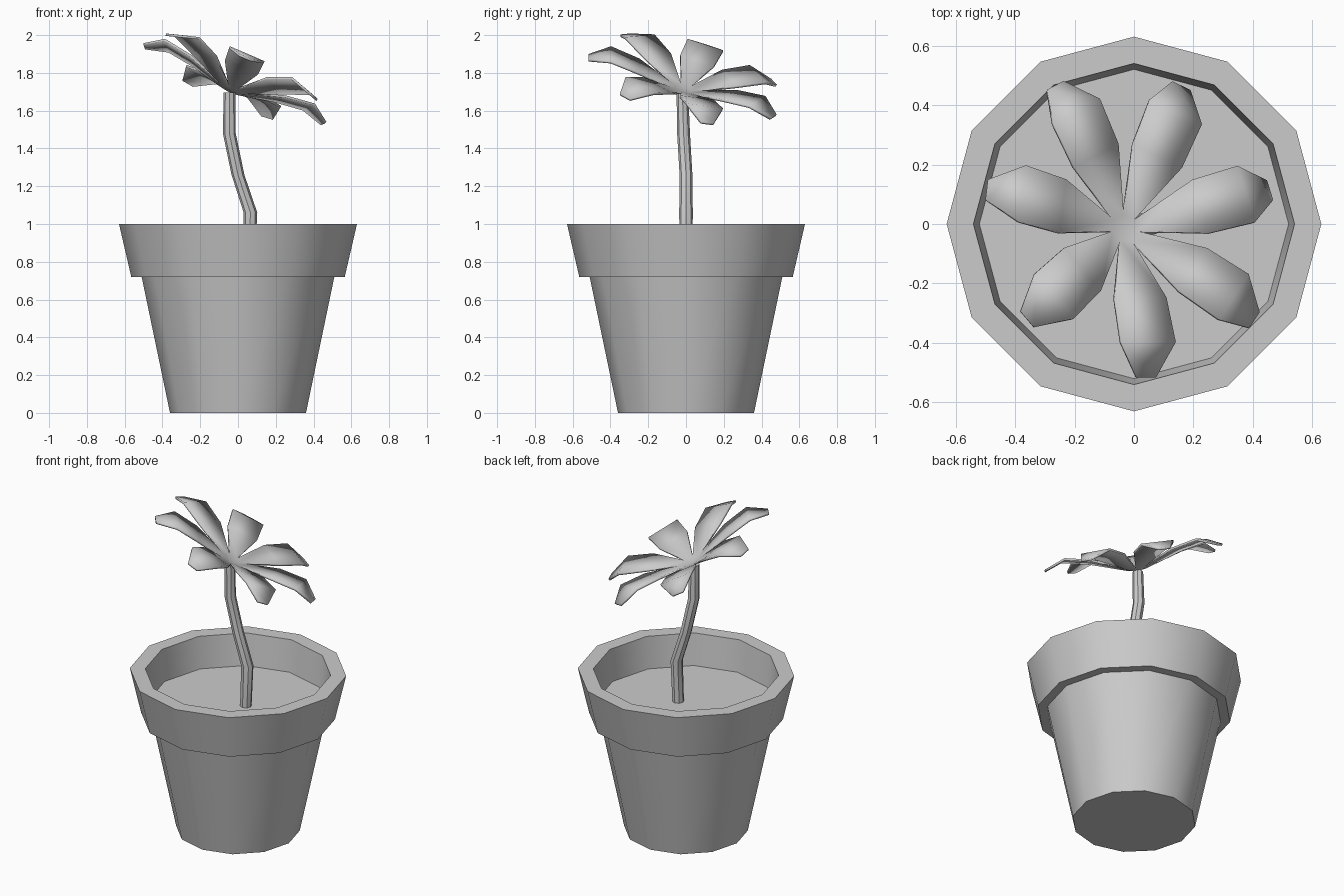
import bpy, bmesh
from math import cos, sin, pi, radians
from mathutils import Vector, Matrix

if "Cube" in bpy.data.objects:
    bpy.data.objects.remove(bpy.data.objects["Cube"])


def finish(bm, name, angle=40):
    bmesh.ops.remove_doubles(bm, verts=bm.verts, dist=0.0005)
    bmesh.ops.recalc_face_normals(bm, faces=bm.faces)
    mesh = bpy.data.meshes.new(name)
    bm.to_mesh(mesh)
    bm.free()
    obj = bpy.data.objects.new(name, mesh)
    bpy.context.collection.objects.link(obj)
    bpy.ops.object.select_all(action='DESELECT')
    obj.select_set(True)
    bpy.context.view_layer.objects.active = obj
    bpy.ops.object.shade_smooth_by_angle(angle=radians(angle))
    return obj


def loft(name, rings, sides):
    """Skin a stack of (centre, radius) rings and cap both ends."""
    bm = bmesh.new()
    loops = [[bm.verts.new((c[0] + r * cos(2 * pi * i / sides),
                            c[1] + r * sin(2 * pi * i / sides), c[2]))
              for i in range(sides)] for c, r in rings]
    for a, b in zip(loops, loops[1:]):
        for i in range(sides):
            j = (i + 1) % sides
            bm.faces.new((a[i], a[j], b[j], b[i]))
    bm.faces.new(loops[0])
    bm.faces.new(loops[-1])
    return finish(bm, name)


# Twelve-sided pot with stepped rim; the inner cap is the soil surface
profile = [(0.36, 0), (0.51, 0.72), (0.565, 0.72), (0.63, 1.0),
           (0.54, 1.0), (0.52, 0.80)]
loft("pot_and_soil", [((0, 0, z), r) for r, z in profile], 12)

# Bent stem
stem = [((0.055, 0, 0.79), 0.034), ((0.066, 0, 1.06), 0.036),
        ((0.0, 0, 1.26), 0.034), ((-0.046, -0.013, 1.48), 0.034),
        ((-0.045, -0.019, 1.695), 0.031)]
loft("stem", stem, 8)

# Seven arched leaves around a tilted hub: (distance, half width, height)
sections = [(0.0, 0.0, 0.005), (0.045, 0.0217, 0.012), (0.26, 0.095, 0.085),
            (0.42, 0.10, 0.115), (0.53, 0.035, 0.07)]
up_dir = radians(212)
tilt = Matrix.Rotation(radians(27), 4, Vector((sin(up_dir), -cos(up_dir), 0)))
hub = Matrix.Translation((-0.037, -0.018, 1.70)) @ tilt

bm = bmesh.new()
for k in range(7):
    m = hub @ Matrix.Rotation(radians(15.6) + 2 * pi * k / 7, 4, 'Z')
    centre = bm.verts.new(m @ Vector((0, 0, sections[0][2])))
    pairs = [[bm.verts.new(m @ Vector((d, s * w, z))) for s in (-1, 1)]
             for d, w, z in sections[1:]]
    bm.faces.new((centre, pairs[0][0], pairs[0][1]))
    for a, b in zip(pairs, pairs[1:]):
        bm.faces.new((a[0], b[0], b[1], a[1]))
bmesh.ops.remove_doubles(bm, verts=bm.verts, dist=0.002)
bmesh.ops.recalc_face_normals(bm, faces=bm.faces)
if sum(f.normal.z for f in bm.faces) < 0:
    bmesh.ops.reverse_faces(bm, faces=bm.faces)
leaves = finish(bm, "leaves")
mod = leaves.modifiers.new("thickness", 'SOLIDIFY')
mod.thickness = 0.013
mod.offset = 0
